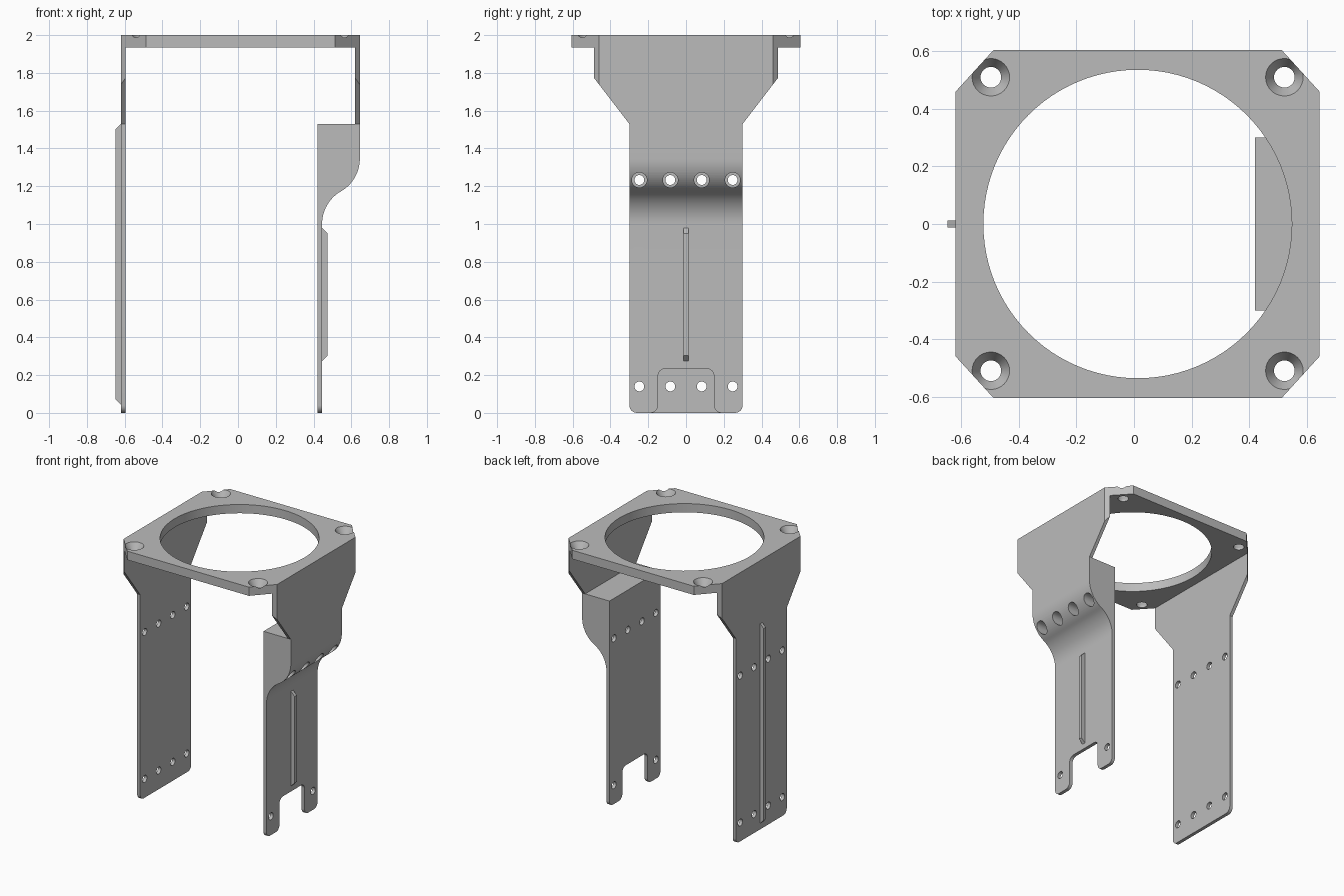
import bpy
import bmesh
from math import pi, sin, cos
from mathutils import Matrix, Vector

if "Cube" in bpy.data.objects:
    bpy.data.objects.remove(bpy.data.objects["Cube"], do_unlink=True)

grey = bpy.data.materials.new("plain grey")
grey.use_nodes = True
colour = (0.5, 0.5, 0.5, 1)
grey.diffuse_color = colour
grey.node_tree.nodes["Principled BSDF"].inputs["Base Color"].default_value = colour


def make_object(name, bm):
    bmesh.ops.recalc_face_normals(bm, faces=bm.faces[:])
    mesh = bpy.data.meshes.new(name)
    bm.to_mesh(mesh)
    bm.free()
    mesh.materials.append(grey)
    obj = bpy.data.objects.new(name, mesh)
    bpy.context.collection.objects.link(obj)
    return obj


def prism(name, outline, axis, low, high):
    """Extrude a flat outline along the named axis."""
    place = {"x": lambda u, v, w: (w, u, v),
             "y": lambda u, v, w: (u, w, v),
             "z": lambda u, v, w: (u, v, w)}[axis]
    bm = bmesh.new()
    a = [bm.verts.new(place(u, v, low)) for u, v in outline]
    b = [bm.verts.new(place(u, v, high)) for u, v in outline]
    bm.faces.new(a)
    bm.faces.new(b[::-1])
    for i in range(len(a)):
        j = (i + 1) % len(a)
        bm.faces.new((a[i], a[j], b[j], b[i]))
    return make_object(name, bm)


def drills(centres, r1, r2, depth, along_x=False):
    """One cutter holding a round or conical drill at every centre."""
    bm = bmesh.new()
    turn = Matrix.Rotation(pi / 2, 4, "Y") if along_x else Matrix()
    for c in centres:
        bmesh.ops.create_cone(bm, cap_ends=True, segments=32, radius1=r1, radius2=r2,
                              depth=depth, matrix=Matrix.Translation(c) @ turn)
    return make_object("cutter", bm)


def combine(obj, cutter, operation="DIFFERENCE"):
    mod = obj.modifiers.new("cut", "BOOLEAN")
    mod.operation, mod.solver, mod.object = operation, "EXACT", cutter
    graph = bpy.context.evaluated_depsgraph_get()
    mesh = bpy.data.meshes.new_from_object(obj.evaluated_get(graph))
    obj.modifiers.clear()
    obj.data = mesh
    bpy.data.objects.remove(cutter, do_unlink=True)


def fillet(points, radius, steps=6):
    """Round the right-angled corners marked True."""
    out = []
    for i, (u, v, rounded) in enumerate(points):
        p = Vector((u, v))
        if not rounded:
            out.append(p)
            continue
        d1 = (Vector(points[i - 1][:2]) - p).normalized()
        d2 = (Vector(points[(i + 1) % len(points)][:2]) - p).normalized()
        centre = p + radius * (d1 + d2)
        for k in range(steps + 1):
            t = pi / 2 * k / steps
            out.append(centre - radius * (d2 * cos(t) + d1 * sin(t)))
    return out


LEFT, RIGHT, MID = -0.62, 0.645, 0.0125
HALF_Y, TOP, UNDER = 0.605, 2.0, 1.935
THICK = 0.025


def plate_outline(grow=0.0):
    """Chamfered rectangle; growing keeps the chamfer lines in place."""
    half = (RIGHT - LEFT) / 2
    corner = [(half + grow, 0.46 - grow * 1.1), (half - 0.132, HALF_Y)]
    quarter = corner + [(-x, y) for x, y in corner[::-1]]
    ring = quarter + [(-x, -y) for x, y in quarter]
    return [(x + MID, y) for x, y in ring]


def leg_outline(notched):
    """Front-on shape of a leg: wide shoulders, taper, rounded foot."""
    side = [(0.3, 0, True), (0.3, 1.53, False), (0.5, 1.79, False), (0.5, UNDER, False)]
    foot = []
    if notched:
        foot = [(0.148, 0.235, True), (0.148, 0, True)]
    right = foot + side
    left = [(-u, v, r) for u, v, r in right[::-1]]
    return fillet(right + left, 0.04)


# Top ring plate with its bore and countersunk screw holes
plate = prism("top_plate", plate_outline(), "z", UNDER, TOP)
bore = bmesh.new()
bmesh.ops.create_cone(bore, cap_ends=True, segments=96, radius1=0.536, radius2=0.536,
                      depth=1, matrix=Matrix.Translation((MID, 0, TOP)))
combine(plate, make_object("cutter", bore))
corners = [(MID + sx * 0.51, sy * 0.51) for sx in (-1, 1) for sy in (-1, 1)]
combine(plate, drills([(x, y, TOP) for x, y in corners], 0.036, 0.036, 0.5))
combine(plate, drills([(x, y, TOP - 0.02) for x, y in corners], 0.036, 0.071, 0.06))

HOLES = (-0.247, -0.083, 0.083, 0.247)
LOW_ROW, HIGH_ROW = 0.14, 1.233

# Straight leg
straight = prism("straight_leg", leg_outline(False), "x", LEFT, LEFT + THICK)
combine(straight, prism("cutter", plate_outline(0.1), "z", -1, 3), "INTERSECT")
combine(straight, drills([(LEFT, y, z) for y in HOLES for z in (LOW_ROW, HIGH_ROW)],
                         0.026, 0.026, 0.2, True))

# Stepped leg: S-shaped side profile trimmed to the leg outline
INNER = 0.42
SHIN = INNER + THICK
R = (RIGHT - SHIN)
sweep = [pi / 3 * k / 14 for k in range(15)]
curve = [(SHIN + R * cos(t), 1.346 - R * sin(t)) for t in sweep]
curve += [(RIGHT - R * cos(t), 1.0 + R * sin(t)) for t in sweep[-2::-1]]
profile = [(RIGHT - THICK, UNDER), (RIGHT, UNDER)] + curve
profile += [(SHIN, 0), (INNER, 0), (INNER, 1.53), (RIGHT - THICK, 1.53)]
stepped = prism("stepped_leg", profile, "y", -0.6, 0.6)
combine(stepped, prism("cutter", leg_outline(True), "x", 0, 1), "INTERSECT")
combine(stepped, prism("cutter", plate_outline(0.1), "z", -1, 3), "INTERSECT")
rows = [(INNER, y, HIGH_ROW) for y in HOLES]
rows += [(INNER, y, LOW_ROW) for y in (HOLES[0], HOLES[-1])]
combine(stepped, drills(rows, 0.026, 0.026, 0.3, True))
combine(stepped, drills([(SHIN + 0.2, y, HIGH_ROW) for y in HOLES], 0.04, 0.04, 0.4, True))


# Stiffening ribs with sloped ends
def rib(name, face, out, low, high):
    tip = face + out
    slope = abs(out)
    prism(name, [(face, low), (tip, low + slope), (tip, high - slope), (face, high)],
          "y", -0.013, 0.013)


rib("straight_leg_rib", LEFT, -0.028, 0.045, 1.53)
rib("stepped_leg_rib", SHIN, 0.03, 0.275, 0.98)

# Smooth the round walls, keep the edges crisp
for obj in bpy.context.scene.objects:
    chosen = obj.type == "MESH"
    obj.select_set(chosen)
    if chosen:
        bpy.context.view_layer.objects.active = obj
bpy.ops.object.shade_smooth_by_angle(angle=pi / 6)
